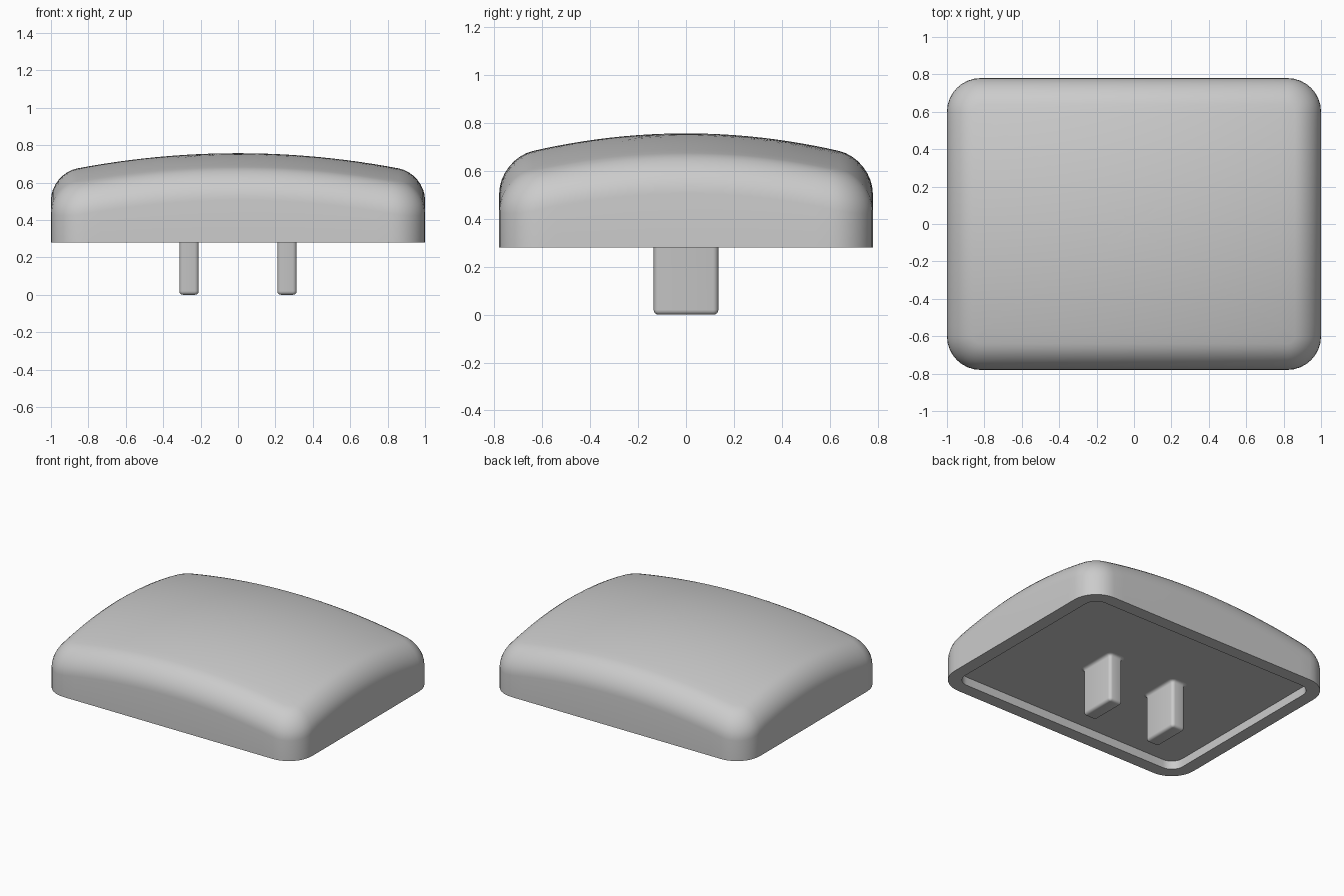
import bpy, bmesh, math

cube = bpy.data.objects.get("Cube")
if cube:
    bpy.data.objects.remove(cube, do_unlink=True)

grey = bpy.data.materials.new("light grey")
grey.use_nodes = True
color = (0.6, 0.6, 0.6, 1)
grey.diffuse_color = color
grey.node_tree.nodes["Principled BSDF"].inputs["Base Color"].default_value = color


def outline(hx, hy, radius, inset, corner_steps, edge_steps):
    """Rounded rectangle, moved inward by inset, with subdivided sides."""
    r = radius - inset
    points = []
    for k, (sx, sy) in enumerate([(1, 1), (-1, 1), (-1, -1), (1, -1)]):
        cx, cy = sx * (hx - radius), sy * (hy - radius)
        for i in range(corner_steps + 1):
            a = math.pi / 2 * (k + i / corner_steps)
            points.append((cx + r * math.cos(a), cy + r * math.sin(a)))
    # fill the straight run that follows each corner
    full, n = [], corner_steps + 1
    for i, p in enumerate(points):
        full.append(p)
        if i % n == n - 1:
            q = points[(i + 1) % len(points)]
            for j in range(1, edge_steps):
                t = j / edge_steps
                full.append((p[0] + (q[0] - p[0]) * t, p[1] + (q[1] - p[1]) * t))
    return full


def loft(name, rings, location=(0, 0, 0), cap_points=(None, None)):
    """Skin closed rings, ending in a flat face or a fan to a point."""
    bm = bmesh.new()
    loops = [[bm.verts.new(p) for p in ring] for ring in rings]
    n = len(loops[0])
    for a, b in zip(loops, loops[1:]):
        for i in range(n):
            j = (i + 1) % n
            bm.faces.new((a[i], a[j], b[j], b[i]))
    for loop, tip in zip((loops[0], loops[-1]), cap_points):
        if tip is None:
            bm.faces.new(loop)
        else:
            v = bm.verts.new(tip)
            for i in range(n):
                bm.faces.new((loop[i], loop[(i + 1) % n], v))
    bmesh.ops.recalc_face_normals(bm, faces=bm.faces)
    mesh = bpy.data.meshes.new(name)
    bm.to_mesh(mesh)
    bm.free()
    mesh.materials.append(grey)
    obj = bpy.data.objects.new(name, mesh)
    obj.location = location
    bpy.context.collection.objects.link(obj)
    bpy.ops.object.select_all(action='DESELECT')
    obj.select_set(True)
    bpy.context.view_layer.objects.active = obj
    bpy.ops.object.shade_smooth_by_angle(angle=math.radians(35))
    return obj


# Cap: shallow recess below, straight walls, rounded shoulder, domed top
HX, HY, CORNER, FILLET = 1.0, 0.78, 0.18, 0.14
BASE, CEILING, RIM, PEAK = 0.28, 0.34, 0.09, 0.757


def dome(x, y):
    return PEAK - 0.11 * x * x - 0.18 * y * y


def cap_outline(inset):
    return outline(HX, HY, CORNER, inset, 8, 20)


rings = [[(x, y, z) for x, y in cap_outline(d)]
         for d, z in ((RIM, CEILING), (RIM, BASE), (0, BASE))]
for i in range(9):
    a = math.pi / 2 * i / 8
    d = FILLET * (1 - math.cos(a))
    drop = FILLET * (1 - math.sin(a))
    rings.append([(x, y, dome(x, y) - drop) for x, y in cap_outline(d)])
inner = cap_outline(FILLET)
for i in range(1, 12):
    s = 1 - i / 12
    rings.append([(x * s, y * s, dome(x * s, y * s)) for x, y in inner])
loft("cap", rings, cap_points=(None, (0, 0, PEAK)))

# Posts: two flat prongs with softened tips and a small flare at the root
PX, PY, SOFT = 0.052, 0.135, 0.02
profile = []
for i in range(5):
    a = math.pi / 2 * i / 4
    profile.append((SOFT * (1 - math.sin(a)), SOFT * (1 - math.cos(a))))
for i in range(5):
    a = math.pi / 2 * i / 4
    profile.append((-SOFT * (1 - math.cos(a)), CEILING - SOFT * (1 - math.sin(a))))
for side, name in ((-1, "right_post"), (1, "left_post")):
    loft(name, [[(x, y, z) for x, y in outline(PX, PY, SOFT + 0.002, d, 4, 1)]
                for d, z in profile], location=(side * 0.262, 0, 0))
